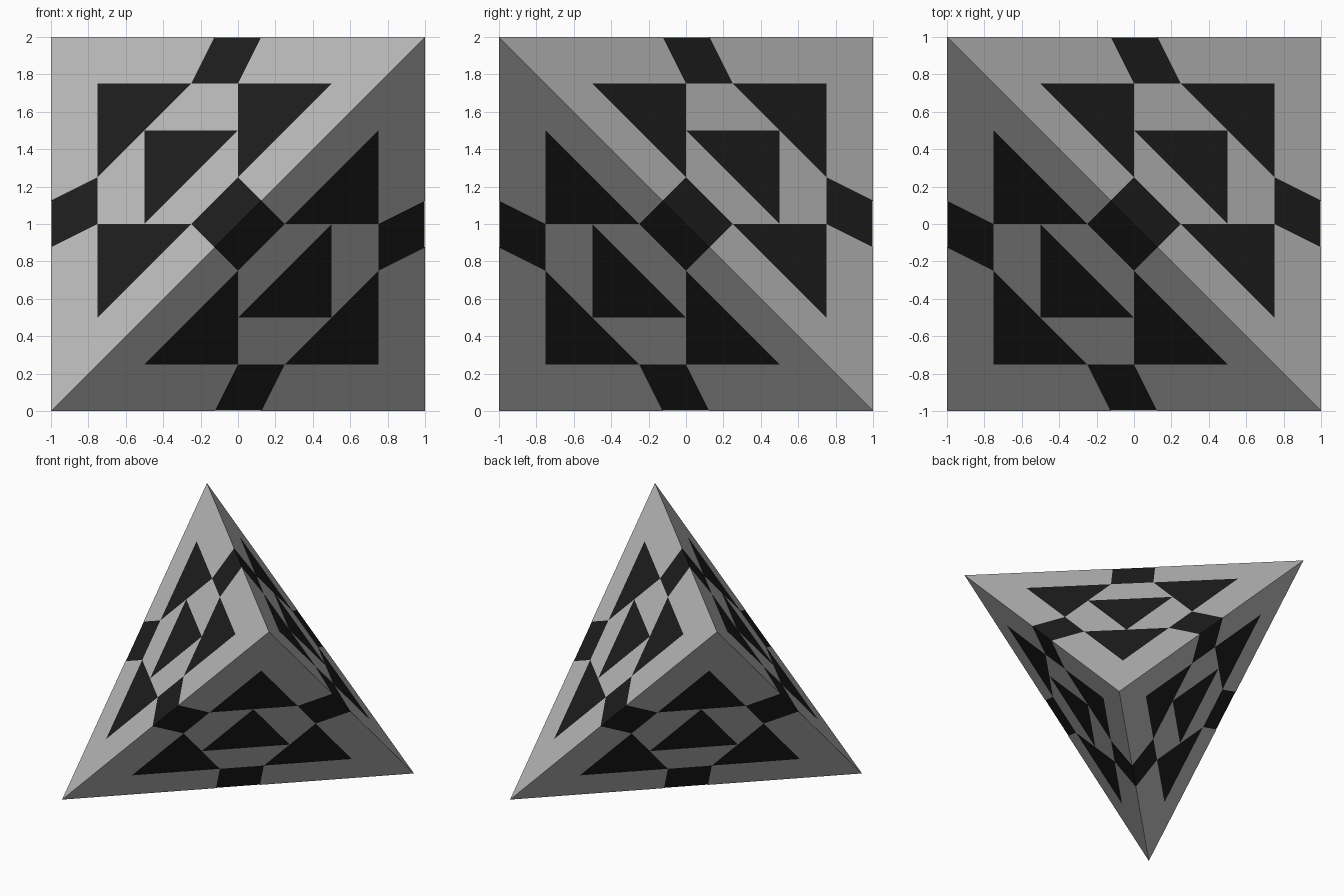
import bpy
import bmesh
from mathutils import Vector

if "Cube" in bpy.data.objects:
    bpy.data.objects.remove(bpy.data.objects["Cube"])

CENTRE = Vector((0, 0, 1))
CORNERS = [Vector(c) for c in ((-1, -1, 0), (1, -1, 2), (-1, 1, 2), (1, 1, 0))]
FACES = [[c for j, c in enumerate(CORNERS) if j != i] for i in range(4)]

# Panel outlines as weights of a face's three corners
CAP = [(1, 0, 0), (.5625, .4375, 0), (.5, .375, .125),
       (.75, .125, .125), (.5, .125, .375), (.5625, 0, .4375)]
INLAY = [(.5, .375, .125), (.5, .25, .25), (.25, .5, .25), (.375, .5, .125)]


def make_material(name, value):
    mat = bpy.data.materials.new(name)
    mat.diffuse_color = (value, value, value, 1)
    mat.use_nodes = True
    mat.node_tree.nodes["Principled BSDF"].inputs["Base Color"].default_value = mat.diffuse_color
    return mat


def add_panel(bm, tri, outline):
    """Add one flat panel on a triangle, facing outward."""
    pts = [tri[0] * a + tri[1] * b + tri[2] * c for a, b, c in outline]
    face = bm.faces.new([bm.verts.new(p) for p in pts])
    face.normal_update()
    if face.normal.dot(sum(tri, Vector()) / 3 - CENTRE) < 0:
        face.normal_flip()


def make_object(name, bm, material):
    bmesh.ops.remove_doubles(bm, verts=bm.verts, dist=1e-4)
    mesh = bpy.data.meshes.new(name)
    bm.to_mesh(mesh)
    bm.free()
    mesh.materials.append(material)
    obj = bpy.data.objects.new(name, mesh)
    bpy.context.collection.objects.link(obj)


dark = make_material("dark", 0.013)
light = make_material("light", 0.5)

# Dark solid core, a hair inside the light panels
bm = bmesh.new()
for tri in FACES:
    add_panel(bm, [CENTRE + (c - CENTRE) * 0.997 for c in tri],
              [(1, 0, 0), (0, 1, 0), (0, 0, 1)])
make_object("core", bm, dark)

# Light cap wrapping each corner across its three faces
for i, corner in enumerate(CORNERS):
    bm = bmesh.new()
    others = FACES[i]
    for k in range(3):
        add_panel(bm, [corner, others[k], others[(k + 1) % 3]], CAP)
    make_object(f"corner_cap_{i + 1}", bm, light)

# Three light inlays around the dark centre triangle of each face
for i, tri in enumerate(FACES):
    bm = bmesh.new()
    for k in range(3):
        add_panel(bm, tri[k:] + tri[:k], INLAY)
    make_object(f"face_inlay_{i + 1}", bm, light)
